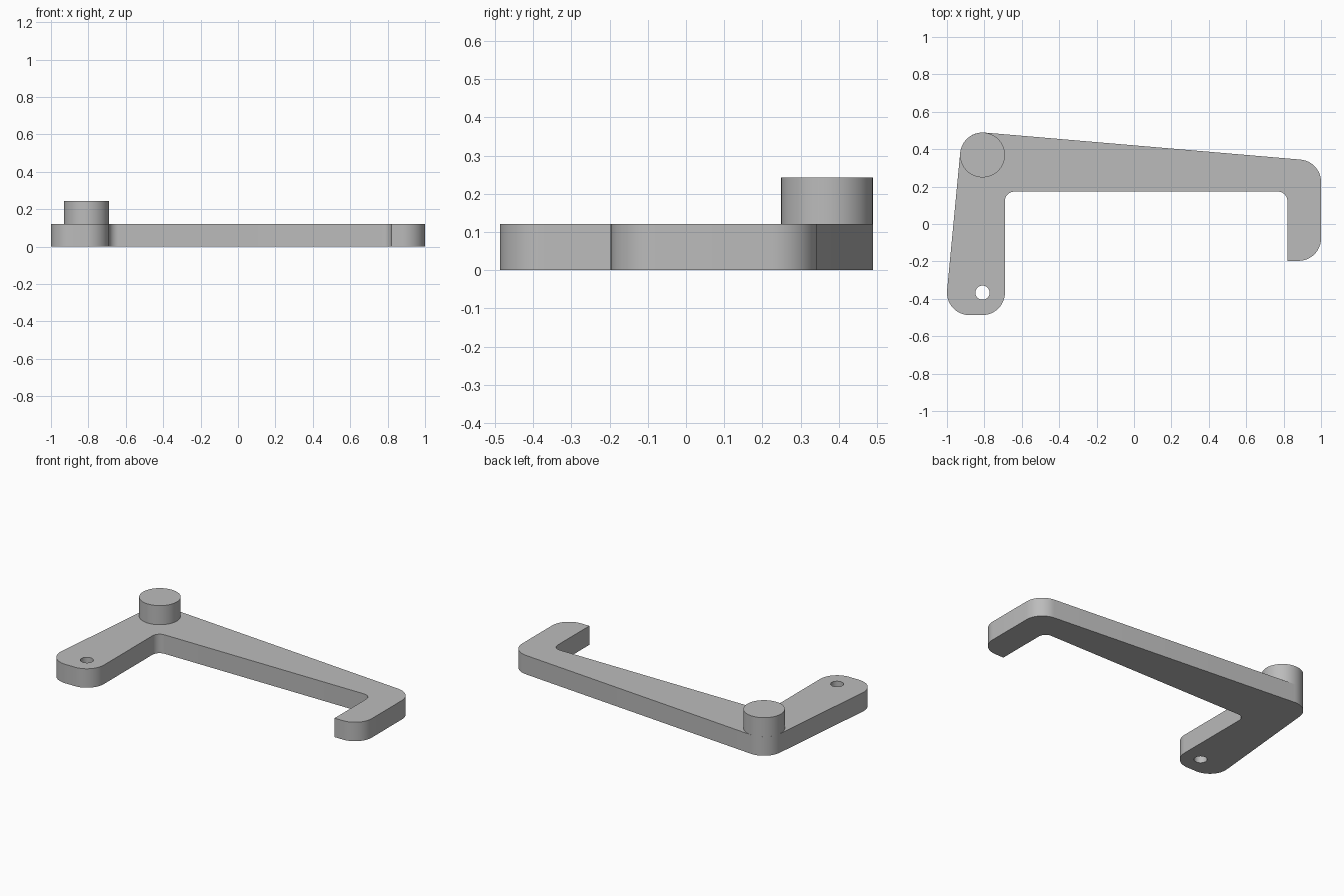
import bpy, bmesh, math
from mathutils import Vector

if "Cube" in bpy.data.objects:
    bpy.data.objects.remove(bpy.data.objects["Cube"])
bpy.context.view_layer.update()

THICK, TOP = 0.121, 0.243
PIN = (-0.81, 0.369)
HOLE = (-0.81, -0.367)

grey = bpy.data.materials.new("plain_grey")
grey.use_nodes = True
grey.diffuse_color = (0.5, 0.5, 0.5, 1)
grey.node_tree.nodes["Principled BSDF"].inputs["Base Color"].default_value = (0.5, 0.5, 0.5, 1)


def fillet(corners, steps=12):
    """Round each (x, y, radius) corner with a tangent arc."""
    pts = []
    n = len(corners)
    for i, (x, y, r) in enumerate(corners):
        p = Vector((x, y))
        if r == 0:
            pts.append(p)
            continue
        a = (Vector(corners[i - 1][:2]) - p).normalized()
        b = (Vector(corners[(i + 1) % n][:2]) - p).normalized()
        half = a.angle(b) / 2
        centre = p + (a + b).normalized() * r / math.sin(half)
        start = p + a * r / math.tan(half) - centre
        end = p + b * r / math.tan(half) - centre
        sweep = math.atan2(start.x * end.y - start.y * end.x, start.dot(end))
        for k in range(steps + 1):
            t = sweep * k / steps
            c, s = math.cos(t), math.sin(t)
            pts.append(centre + Vector((start.x * c - start.y * s, start.x * s + start.y * c)))
    return pts


def circle(centre, radius, sides):
    return [Vector(centre) + radius * Vector((math.cos(a), math.sin(a)))
            for a in (math.tau * i / sides for i in range(sides))]


def prism(name, outline, z0, z1):
    """Extrude a closed outline from z0 to z1."""
    bm = bmesh.new()
    base = bm.faces.new([bm.verts.new((p.x, p.y, z0)) for p in outline])
    ext = bmesh.ops.extrude_face_region(bm, geom=[base], use_keep_orig=True)
    top = [v for v in ext["geom"] if isinstance(v, bmesh.types.BMVert)]
    bmesh.ops.translate(bm, verts=top, vec=(0, 0, z1 - z0))
    bmesh.ops.recalc_face_normals(bm, faces=bm.faces)
    mesh = bpy.data.meshes.new(name)
    bm.to_mesh(mesh)
    bm.free()
    mesh.materials.append(grey)
    obj = bpy.data.objects.new(name, mesh)
    bpy.context.collection.objects.link(obj)
    return obj


# Flat lever plate: long tapered arm, mounting leg and short hooked end
plate = prism("lever_plate", fillet([
    (-1.012, -0.487, 0.12), (-0.69, -0.487, 0.12),
    (-0.69, 0.173, 0.05), (0.82, 0.173, 0.05),
    (0.82, -0.197, 0), (1.0, -0.197, 0.12),
    (1.0, 0.335, 0.12), (-0.918, 0.499, 0.12)]), 0, THICK)

# Mounting hole through the leg
cutter = prism("hole_cutter", circle(HOLE, 0.038, 32), -0.1, THICK + 0.1)
cutter.hide_render = True
cut = plate.modifiers.new("mounting_hole", 'BOOLEAN')
cut.operation, cut.solver, cut.object = 'DIFFERENCE', 'EXACT', cutter
bpy.context.view_layer.objects.active = plate
bpy.ops.object.modifier_apply(modifier=cut.name)
bpy.data.objects.remove(cutter)
bpy.context.view_layer.update()

# Round pivot pin standing on the plate's corner
pin = prism("pivot_pin", circle(PIN, 0.12, 64), THICK - 0.01, TOP)

# Smooth rounded walls, crisp rims
bpy.ops.object.select_all(action='DESELECT')
for obj in (plate, pin):
    obj.select_set(True)
bpy.context.view_layer.objects.active = plate
bpy.ops.object.shade_smooth_by_angle(angle=math.radians(30))
